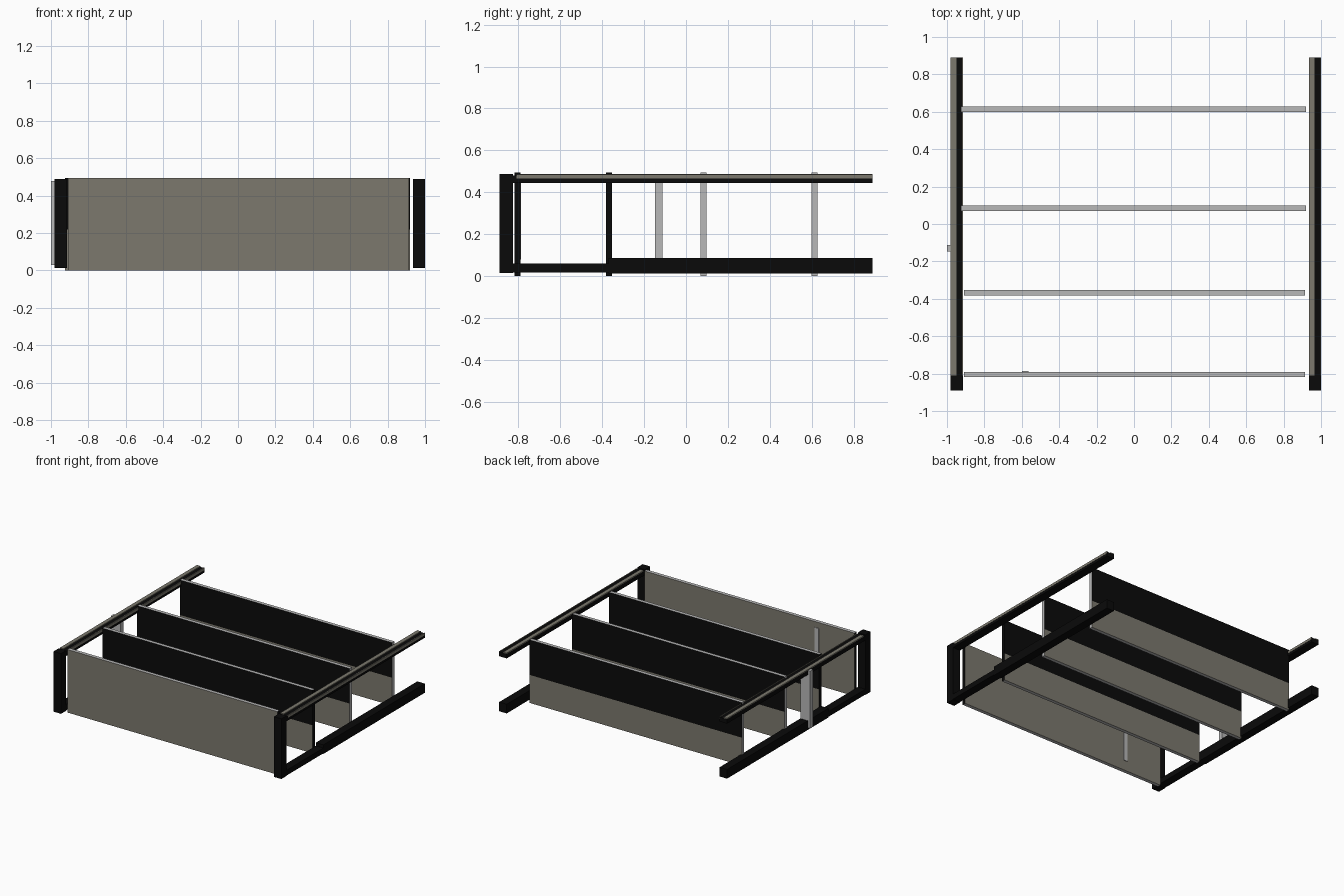
import bpy, bmesh

if "Cube" in bpy.data.objects:
    bpy.data.objects.remove(bpy.data.objects["Cube"])


def material(name, rgb):
    m = bpy.data.materials.new(name)
    m.diffuse_color = (*rgb, 1)
    m.use_nodes = True
    m.node_tree.nodes["Principled BSDF"].inputs["Base Color"].default_value = m.diffuse_color
    return m


BLACK = material("black paint", (0.003, 0.003, 0.003))
OLIVE = material("olive grey board", (0.2, 0.19, 0.155))
LIGHT = material("light grey edge", (0.48, 0.48, 0.48))


def box(name, x, y, z, mats, cut_z=None, rule=None):
    """Box from ranges, optionally sliced at a height; rule picks each face's material."""
    bm = bmesh.new()
    bmesh.ops.create_cube(bm, size=1)
    for v in bm.verts:
        v.co = [r[0] if c < 0 else r[1] for c, r in zip(v.co, (x, y, z))]
    if cut_z is not None:
        bmesh.ops.bisect_plane(bm, geom=bm.verts[:] + bm.edges[:] + bm.faces[:],
                               plane_co=(0, 0, cut_z), plane_no=(0, 0, 1))
    bm.normal_update()
    if rule:
        for f in bm.faces:
            f.material_index = rule(f)
    me = bpy.data.meshes.new(name)
    bm.to_mesh(me)
    bm.free()
    for m in mats:
        me.materials.append(m)
    ob = bpy.data.objects.new(name, me)
    bpy.context.collection.objects.link(ob)
    return ob


# Upright boards: light rims, dark upper half on the inner and rear ones
def board_rule(dark_upper, dark_ends):
    def rule(f):
        if abs(f.normal.y) > 0.5:
            return 0 if dark_upper and f.calc_center_median().z > 0.22 else 1
        if abs(f.normal.x) > 0.5 and dark_ends:
            return 0
        return 2
    return rule


for name, y, x0, x1, dark_upper, dark_ends in (
        ("front_board", -0.805, -0.91, 0.915, False, True),
        ("second_board", -0.367, -0.91, 0.915, True, True),
        ("third_board", 0.084, -0.925, 0.92, True, False),
        ("rear_board", 0.614, -0.925, 0.92, True, False)):
    box(name, (x0, x1), (y - 0.014, y + 0.014), (0.0, 0.495),
        (BLACK, OLIVE, LIGHT), 0.22, board_rule(dark_upper, dark_ends))

# Side frames: front post, stepped lower rail, upper rail with olive strips
for side, x0, x1 in (("left", -0.98, -0.915), ("right", 0.935, 1.0)):
    box(side + "_front_post", (x0, x1), (-0.89, -0.825), (0.015, 0.488), [BLACK])
    box(side + "_lower_rail_front", (x0, x1), (-0.825, -0.37), (0.018, 0.06), [BLACK])
    box(side + "_lower_rail_back", (x0, x1), (-0.37, 0.89), (0.013, 0.085), [BLACK])
    box(side + "_upper_rail", (x0, x1), (-0.825, 0.89), (0.445, 0.48), [BLACK])
    box(side + "_rail_top_strip", (x0, x0 + 0.03), (-0.81, 0.89), (0.48, 0.487), [OLIVE])
    box(side + "_rail_side_strip", (x1 - 0.004, x1 + 0.001), (-0.81, 0.89),
        (0.465, 0.484), [OLIVE])

# Light upright on the left side and a slim strip behind the front board
box("left_upright", (-1.0, -0.918), (-0.147, -0.112), (0.03, 0.479), [LIGHT])
box("front_board_strip", (-0.6, -0.565), (-0.791, -0.787), (0.08, 0.45), [LIGHT])
